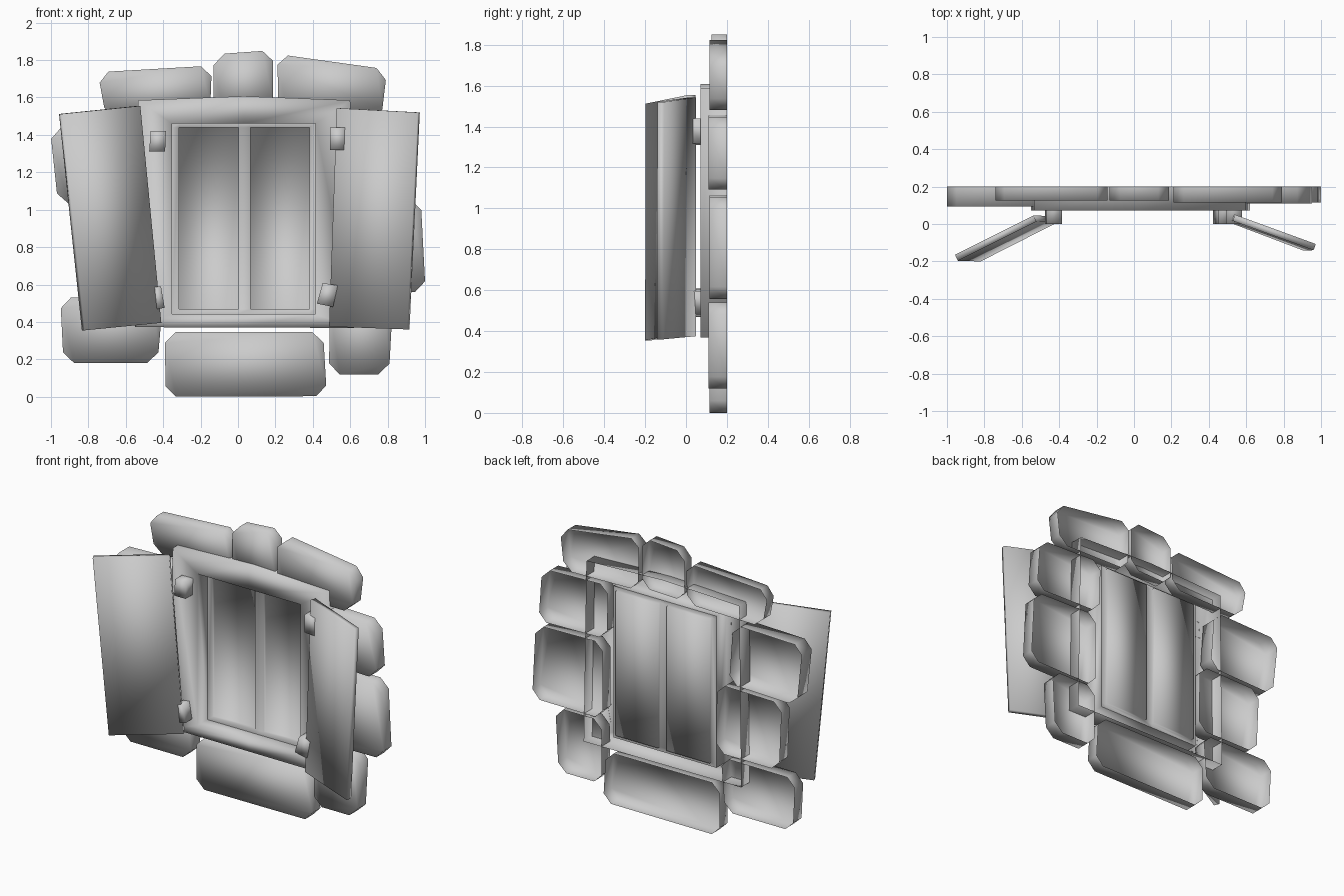
import bpy
from mathutils import Vector

if "Cube" in bpy.data.objects:
    bpy.data.objects.remove(bpy.data.objects["Cube"])


def make(name, verts, faces):
    me = bpy.data.meshes.new(name)
    me.from_pydata(verts, [], faces)
    me.update()
    ob = bpy.data.objects.new(name, me)
    bpy.context.collection.objects.link(ob)
    for p in me.polygons:
        p.use_smooth = True
    return ob


def ring_faces(a, b, n):
    """Quads joining two loops of n vertices that start at a and b."""
    return [(a + i, a + (i + 1) % n, b + (i + 1) % n, b + i) for i in range(n)]


def chamfered(quad, c):
    """Turn four corners into an eight-sided outline."""
    pts = [Vector(p) for p in quad]
    out = []
    for i, p in enumerate(pts):
        for q in (pts[i - 1], pts[(i + 1) % 4]):
            out.append(p + (q - p).normalized() * c)
    return out


# Stones: hollow shells with an open back; corners run
# top-left, top-right, bottom-right, bottom-left in (x, z)
BACK = 0.2
stones = [
    ("top_left", 0.125, [(-0.75, 1.735), (-0.14, 1.77), (-0.15, 1.50), (-0.705, 1.49)]),
    ("top_middle", 0.125, [(-0.13, 1.83), (0.187, 1.853), (0.187, 1.52), (-0.13, 1.51)]),
    ("top_right", 0.115, [(0.21, 1.832), (0.797, 1.75), (0.765, 1.48), (0.217, 1.49)]),
    ("left_upper", 0.093, [(-1.005, 1.435), (-0.49, 1.45), (-0.46, 1.045), (-0.962, 1.03)]),
    ("left_middle", 0.11, [(-0.85, 1.01), (-0.37, 1.02), (-0.365, 0.56), (-0.83, 0.56)]),
    ("left_lower", 0.11, [(-0.95, 0.53), (-0.40, 0.535), (-0.43, 0.18), (-0.933, 0.18)]),
    ("right_upper", 0.11, [(0.44, 1.46), (0.93, 1.445), (0.955, 1.09), (0.45, 1.10)]),
    ("right_middle", 0.115, [(0.48, 1.065), (0.977, 1.055), (1.003, 0.56), (0.48, 0.555)]),
    ("right_lower", 0.11, [(0.49, 0.54), (0.83, 0.54), (0.807, 0.12), (0.487, 0.12)]),
    ("bottom", 0.115, [(-0.39, 0.345), (0.455, 0.345), (0.475, 0.003), (-0.388, 0.0)]),
]
for name, y, quad in stones:
    o = chamfered(quad, 0.057)
    verts = [(p.x, y, p.y) for p in o] + [(p.x, BACK, p.y) for p in o]
    make("stone_" + name, verts, [tuple(range(7, -1, -1))] + ring_faces(0, 8, 8))

# Window frame: outer wall, front face and inner wall, open behind
SASH, PANE = 0.178, 0.2
outer = [(-0.535, 1.585), (0.03, 1.607), (0.60, 1.585), (0.62, 0.368), (0.03, 0.37), (-0.55, 0.372)]
inner = [(-0.352, 1.46), (0.03, 1.46), (0.415, 1.46), (0.415, 0.442), (0.03, 0.442), (-0.352, 0.442)]
loops = [(outer, BACK), (outer, 0.072), (inner, 0.072), (inner, SASH)]
verts = [(x, y, z) for pts, y in loops for x, z in pts]
faces = [f for k in range(3) for f in ring_faces((k + 1) * 6, k * 6, 6)]
make("window_frame", verts, faces)

# Sash: flat bars with two recessed panes
xs, zs = [-0.352, -0.315, 0.003, 0.067, 0.382, 0.415], [0.442, 0.47, 1.44, 1.46]
verts = [(x, SASH, z) for z in zs for x in xs]
faces = []
for j in range(3):
    for i in range(5):
        a = j * 6 + i
        cell = (a, a + 1, a + 7, a + 6)
        if j == 1 and i in (1, 3):
            b = len(verts)
            verts += [(verts[v][0], PANE, verts[v][2]) for v in cell]
            faces.append((b, b + 1, b + 2, b + 3))
            for k in range(4):
                n = (k + 1) % 4
                faces.append((cell[k], cell[n], b + n, b + k))
        else:
            faces.append(cell)
make("window_sash", verts, faces)


# Shutters: thin tilted boards standing open
def shutter(name, front, offset):
    f = [Vector(p) for p in front]
    verts = f + [p + Vector(offset) for p in f]
    make(name, verts, [(3, 2, 1, 0), (4, 5, 6, 7)] + ring_faces(0, 4, 4))


shutter("shutter_left", [(-0.942, -0.197, 1.512), (-0.522, 0.013, 1.555),
                         (-0.41, 0.008, 0.395), (-0.82, -0.2, 0.355)], (-0.015, 0.033, 0))
shutter("shutter_right", [(0.528, 0.017, 1.543), (0.96, -0.14, 1.52),
                          (0.905, -0.142, 0.36), (0.487, 0.017, 0.375)], (0.012, 0.033, 0))

# Hinge blocks: small tapered blocks on the frame
hinges = [
    ("left_top", [(-0.467, 1.422), (-0.385, 1.422), (-0.39, 1.31), (-0.475, 1.31)]),
    ("left_bottom", [(-0.457, 0.585), (-0.412, 0.59), (-0.392, 0.475), (-0.442, 0.468)]),
    ("right_top", [(0.493, 1.44), (0.577, 1.438), (0.577, 1.318), (0.493, 1.32)]),
    ("right_bottom", [(0.453, 0.608), (0.533, 0.595), (0.508, 0.48), (0.422, 0.498)]),
]
for name, q in hinges:
    verts = [(x, 0.0, z) for x, z in q] + [(x, 0.073, z) for x, z in q]
    make("hinge_" + name, verts, [(3, 2, 1, 0)] + ring_faces(0, 4, 4))
